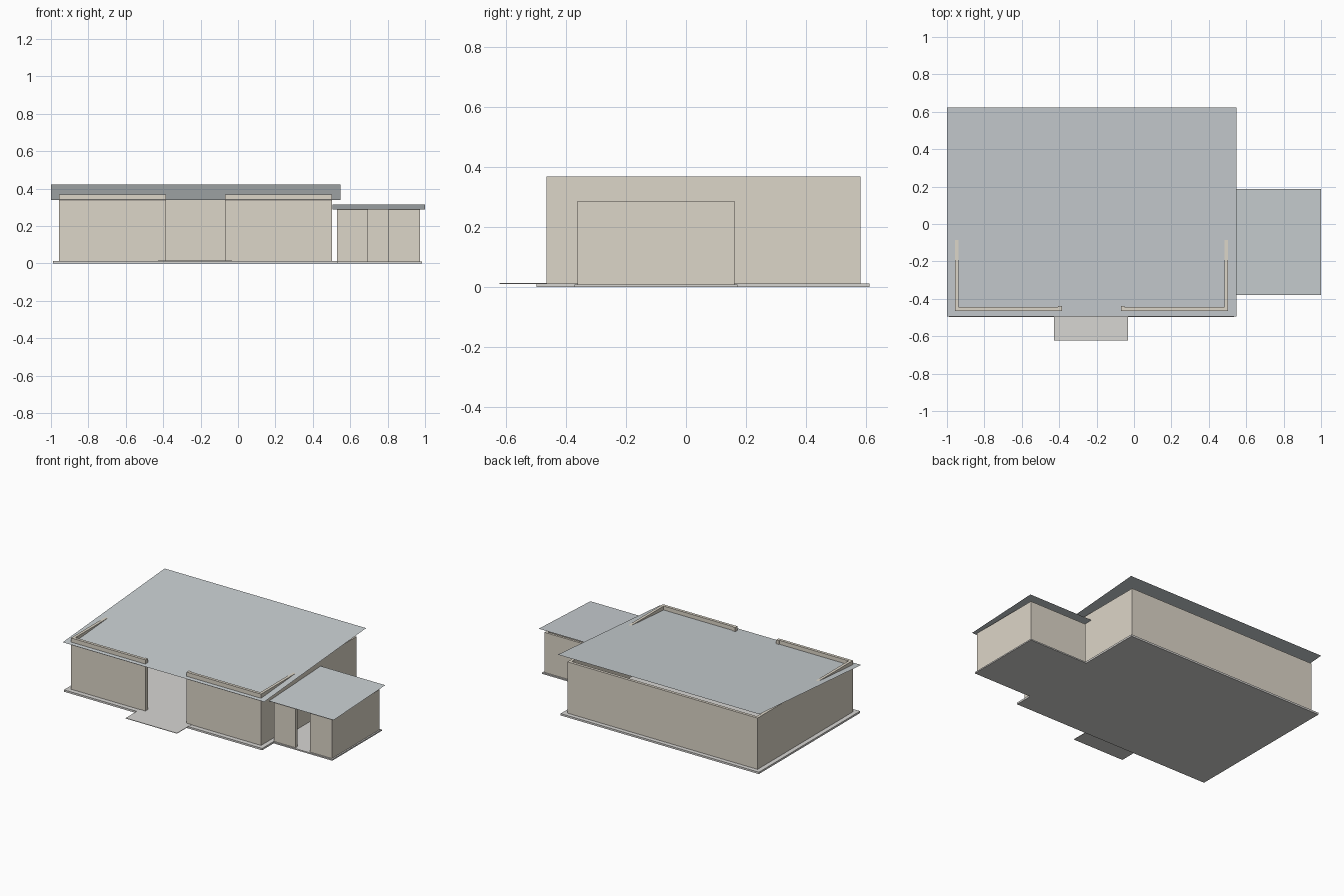
import bpy, bmesh

if "Cube" in bpy.data.objects:
    bpy.data.objects.remove(bpy.data.objects["Cube"])


def material(name, rgb):
    m = bpy.data.materials.new(name)
    m.diffuse_color = (*rgb, 1)
    m.use_nodes = True
    m.node_tree.nodes["Principled BSDF"].inputs["Base Color"].default_value = m.diffuse_color
    return m


WALL = material("sand_wall", (0.72, 0.67, 0.58))
SLAB = material("concrete", (0.68, 0.67, 0.65))
ROOF = material("grey_roof", (0.58, 0.62, 0.64))


def sheet(name, pts, mat, height=0.0):
    """Flat outline of 3D points, optionally extruded upward."""
    bm = bmesh.new()
    face = bm.faces.new([bm.verts.new(p) for p in pts])
    if height:
        out = bmesh.ops.extrude_face_region(bm, geom=[face], use_keep_orig=True)
        top = [v for v in out["geom"] if isinstance(v, bmesh.types.BMVert)]
        bmesh.ops.translate(bm, verts=top, vec=(0, 0, height))
        bmesh.ops.recalc_face_normals(bm, faces=bm.faces)
    me = bpy.data.meshes.new(name)
    bm.to_mesh(me)
    bm.free()
    me.materials.append(mat)
    ob = bpy.data.objects.new(name, me)
    bpy.context.collection.objects.link(ob)
    return ob


def slab(name, x0, x1, y0, y1, z0, z1):
    pts = [(x0, y0, z0), (x1, y0, z0), (x1, y1, z0), (x0, y1, z0)]
    return sheet(name, pts, SLAB, z1 - z0)


def roof(name, x0, x1, y0, y1, z_front, z_back):
    pts = [(x0, y0, z_front), (x1, y0, z_front), (x1, y1, z_back), (x0, y1, z_back)]
    return sheet(name, pts, ROOF)


def walls(name, x0, x1, y0, y1, z0, z1, d0, d1, t=0.02, jamb=0.006):
    """Wall ring with a full-height front opening d0..d1 and thickened jambs."""
    outer = [(d0, y0), (x0, y0), (x0, y1), (x1, y1), (x1, y0), (d1, y0)]
    j = y0 + t + jamb
    inner = [(d1, j), (d1 + t, j), (d1 + t, y0 + t), (x1 - t, y0 + t), (x1 - t, y1 - t),
             (x0 + t, y1 - t), (x0 + t, y0 + t), (d0 - t, y0 + t), (d0 - t, j), (d0, j)]
    return sheet(name, [(x, y, z0) for x, y in outer + inner], WALL, z1 - z0)


# Main building
slab("main_floor_slab", -0.988, 0.534, -0.498, 0.612, 0, 0.013)
slab("entrance_step", -0.427, -0.033, -0.622, -0.42, 0.011, 0.0145)
walls("main_walls", -0.957, 0.503, -0.465, 0.582, 0.013, 0.369, -0.385, -0.07)
roof("main_roof", -1.0, 0.547, -0.494, 0.624, 0.338, 0.423)

# Side annex
slab("annex_floor_slab", 0.52, 0.984, -0.372, 0.172, 0, 0.009)
walls("annex_walls", 0.53, 0.974, -0.362, 0.161, 0.009, 0.287, 0.695, 0.805, t=0.016, jamb=0.004)
roof("annex_roof", 0.504, 1.0, -0.38, 0.187, 0.289, 0.315)
